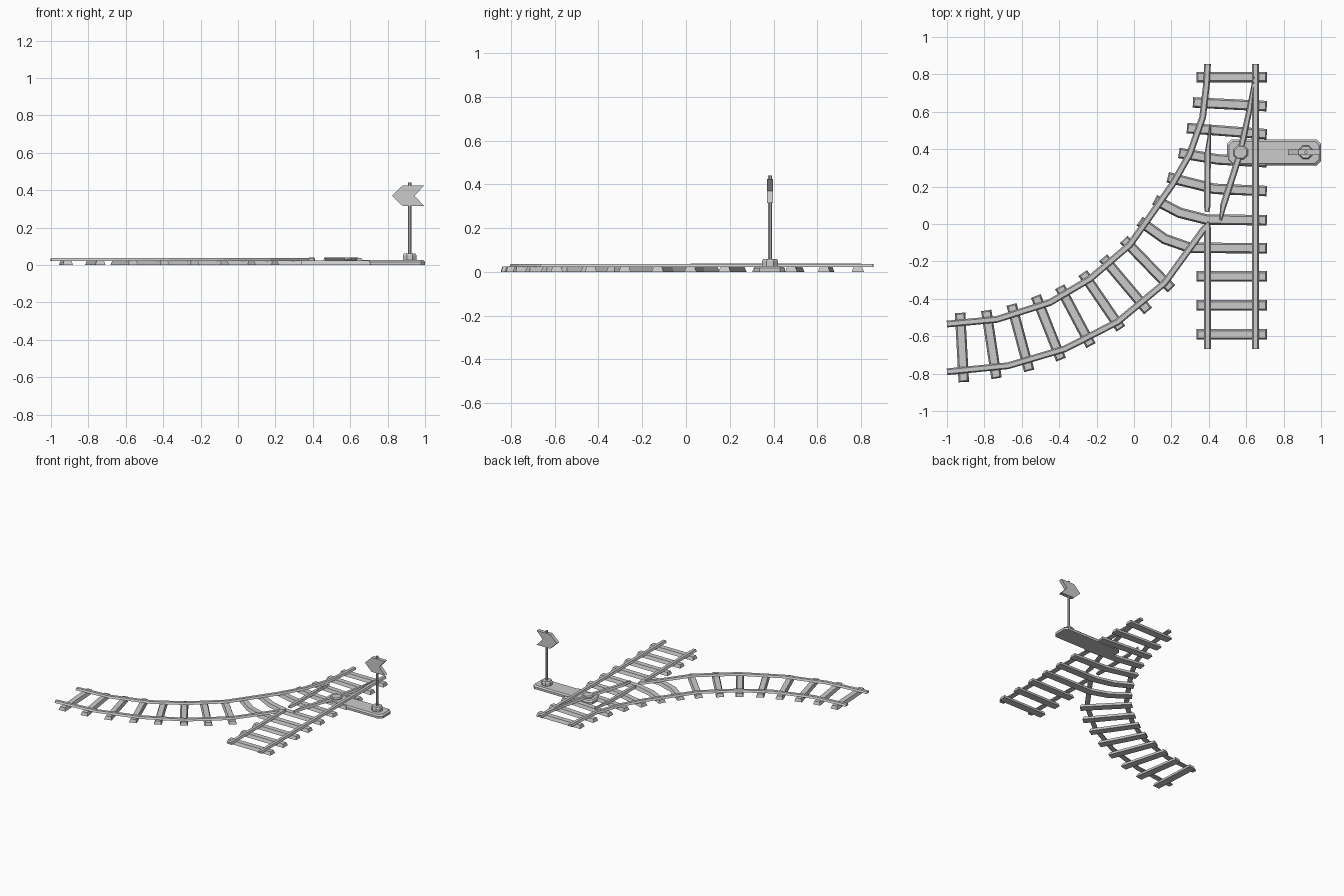
import bpy, bmesh, math
from mathutils import Vector

if "Cube" in bpy.data.objects:
    bpy.data.objects.remove(bpy.data.objects["Cube"])


def finish(bm, name):
    bmesh.ops.recalc_face_normals(bm, faces=bm.faces)
    me = bpy.data.meshes.new(name)
    bm.to_mesh(me)
    bm.free()
    ob = bpy.data.objects.new(name, me)
    bpy.context.collection.objects.link(ob)
    return ob


def sweep(name, path, widths, z0, z1, side=0.007, end=0.0):
    """Trapezoid bar along a flat path: wide base, top inset by side and end."""
    pts = [Vector(p) for p in path]
    n = len(pts)
    if not isinstance(widths, (list, tuple)):
        widths = [widths] * n
    bm = bmesh.new()
    rings = []
    for i, p in enumerate(pts):
        a = (p - pts[i - 1]).normalized() if i else (pts[1] - p).normalized()
        b = (pts[i + 1] - p).normalized() if i < n - 1 else a
        t = (a + b).normalized()
        nrm = Vector((-t.y, t.x)) / max(t.dot(a), 0.5)
        h = widths[i] / 2
        ht = max(h - side, 0.3 * h)
        shift = t * (end if i == 0 else -end if i == n - 1 else 0)
        rings.append([bm.verts.new((*q, z)) for q, z in (
            (p + nrm * h, z0), (p - nrm * h, z0),
            (p - nrm * ht + shift, z1), (p + nrm * ht + shift, z1))])
    for r, s in zip(rings, rings[1:]):
        for k in range(4):
            bm.faces.new((r[k], r[(k + 1) % 4], s[(k + 1) % 4], s[k]))
    bm.faces.new(rings[0])
    bm.faces.new(rings[-1])
    return finish(bm, name)


def prism(name, rings, at, sides=8):
    """Stacked polygon rings given as (radius, z)."""
    bm = bmesh.new()
    loops = [[bm.verts.new((at[0] + r * math.cos(math.tau * (k + .5) / sides),
                            at[1] + r * math.sin(math.tau * (k + .5) / sides), z))
              for k in range(sides)] for r, z in rings]
    for a, b in zip(loops, loops[1:]):
        for k in range(sides):
            j = (k + 1) % sides
            bm.faces.new((a[k], a[j], b[j], b[k]))
    bm.faces.new(loops[0])
    bm.faces.new(loops[-1])
    return finish(bm, name)


# Ties: straight, shared through the switch, then the curved branch
ties = [[(0.335, y), (0.71, y)] for y in (-0.59, -0.435, -0.28, 0.785)]
ties += [
    [(0.315, 0.65), (0.71, 0.63)],
    [(0.283, 0.513), (0.71, 0.48)],
    [(0.24, 0.38), (0.45, 0.345), (0.71, 0.33)],
    [(0.18, 0.25), (0.43, 0.188), (0.71, 0.176)],
    [(0.11, 0.13), (0.244, 0.06), (0.388, 0.024), (0.71, 0.02)],
    [(0.03, 0.016), (0.164, -0.08), (0.298, -0.127), (0.71, -0.13)],
    [(-0.055, -0.082), (0.2, -0.346)],
    [(-0.165, -0.18), (0.075, -0.465)],
    [(-0.274, -0.262), (-0.07, -0.56)],
    [(-0.397, -0.335), (-0.23, -0.65)],
    [(-0.525, -0.385), (-0.39, -0.725)],
    [(-0.655, -0.43), (-0.56, -0.785)],
    [(-0.79, -0.462), (-0.735, -0.825)],
    [(-0.93, -0.475), (-0.91, -0.845)],
]
for i, path in enumerate(ties):
    sweep(f"tie_{i + 1}", path, 0.056, 0.0, 0.024, side=0.009, end=0.007)

# Fixed rails
Z0, Z1 = 0.022, 0.037
sweep("straight_rail_right", [(0.65, -0.667), (0.65, 0.855)], 0.036, Z0, Z1)
sweep("straight_rail_left", [(0.393, -0.667), (0.393, -0.02), (0.397, 0.012)],
      [0.036, 0.036, 0.01], Z0, Z1)
sweep("curved_rail_outer", [
    (0.393, 0.855), (0.388, 0.75), (0.367, 0.57), (0.298, 0.374),
    (0.207, 0.214), (0.084, 0.038), (-0.023, -0.112), (-0.236, -0.294),
    (-0.45, -0.42), (-0.733, -0.51), (-1.0, -0.535)], 0.036, Z0, Z1)
sweep("curved_rail_inner", [
    (-1.0, -0.79), (-0.674, -0.758), (-0.37, -0.668), (-0.087, -0.523),
    (0.164, -0.315), (0.375, -0.025), (0.398, 0.008)],
    [0.036] * 6 + [0.01], Z0, Z1)

# Tapered switch blades
sweep("switch_blade_straight",
      [(0.39, 0.065), (0.392, 0.1), (0.394, 0.38), (0.408, 0.53)],
      [0.024, 0.036, 0.033, 0.008], Z0, 0.039)
sweep("switch_blade_curved",
      [(0.463, 0.02), (0.478, 0.1), (0.566, 0.374), (0.618, 0.614), (0.643, 0.8)],
      [0.014, 0.035, 0.035, 0.031, 0.008], Z0, 0.039)

# Switch plate with chamfered corners and top edge
def plate_outline(d, c=0.022):
    x0, x1, y0, y1 = 0.498 + d, 1.0 - d, 0.314 + d, 0.452 - d
    return [(x0 + c, y0), (x1 - c, y0), (x1, y0 + c), (x1, y1 - c),
            (x1 - c, y1), (x0 + c, y1), (x0, y1 - c), (x0, y0 + c)]


bm = bmesh.new()
loops = [[bm.verts.new((x, y, z)) for x, y in plate_outline(d)]
         for d, z in ((0, 0), (0, 0.017), (0.01, 0.027))]
for a, b in zip(loops, loops[1:]):
    for k in range(8):
        j = (k + 1) % 8
        bm.faces.new((a[k], a[j], b[j], b[k]))
bm.faces.new(loops[0])
bm.faces.new(loops[-1])
finish(bm, "switch_plate")

# Pivot, signal base and post
prism("pivot", [(0.042, 0.02), (0.042, 0.033), (0.034, 0.041)], (0.57, 0.383))
post = (0.918, 0.384)
prism("signal_base", [(0.04, 0.02), (0.04, 0.05), (0.033, 0.06)], post)
prism("signal_post", [(0.009, 0.05), (0.009, 0.44)], post)

# Arrow-shaped sign
arrow = [(0.823, 0.37), (0.88, 0.425), (0.995, 0.425),
         (0.945, 0.37), (0.995, 0.315), (0.88, 0.315)]
bm = bmesh.new()
front = bm.faces.new([bm.verts.new((x, 0.370, z)) for x, z in arrow])
ext = bmesh.ops.extrude_face_region(bm, geom=[front], use_keep_orig=True)
bmesh.ops.translate(bm, vec=(0, 0.028, 0),
                    verts=[v for v in ext["geom"] if isinstance(v, bmesh.types.BMVert)])
finish(bm, "arrow_sign")
